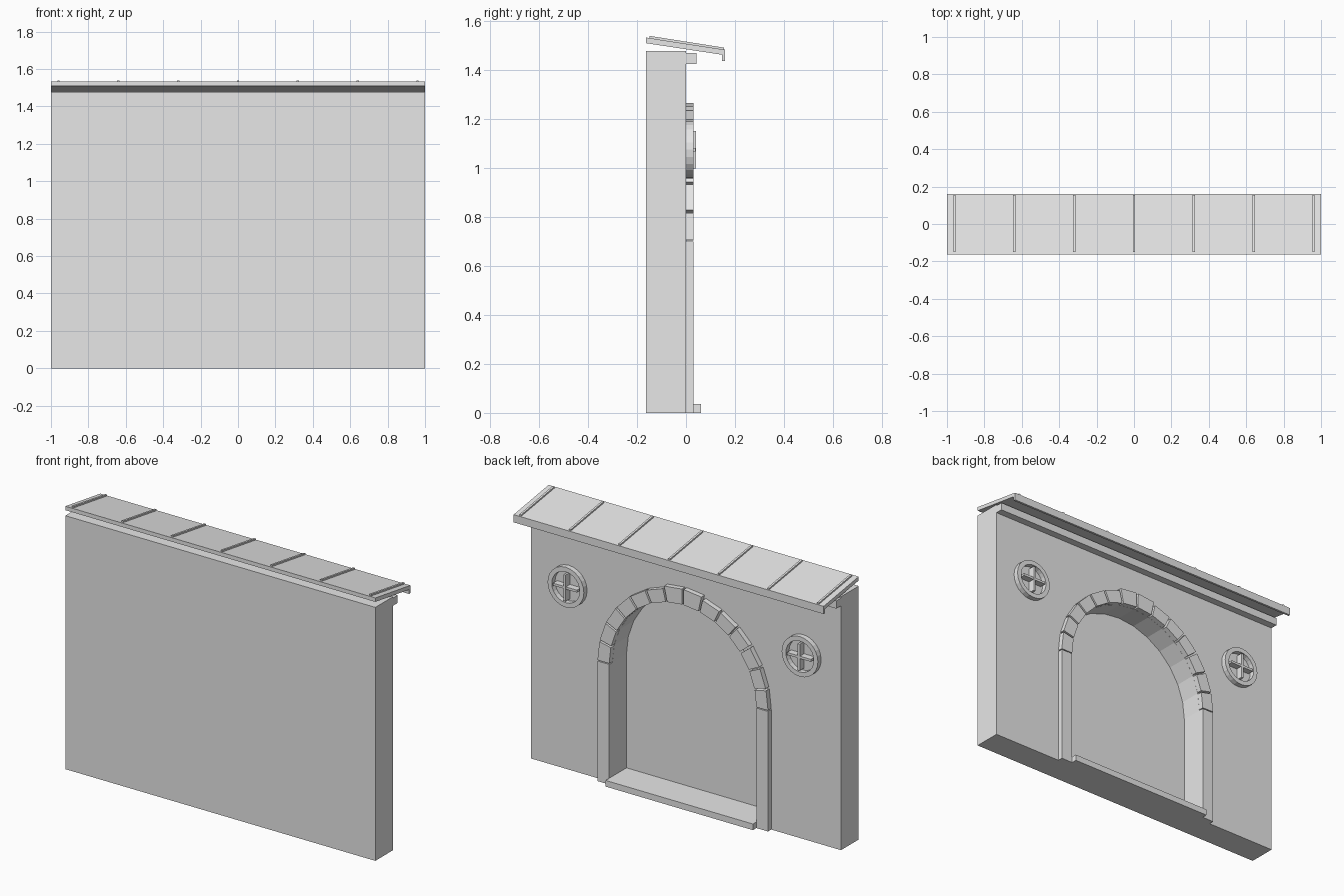
import bpy, bmesh
from math import sin, cos, pi, radians

old = bpy.data.objects.get("Cube")
if old:
    bpy.data.objects.remove(old, do_unlink=True)

stone = bpy.data.materials.new("plain_grey")
stone.use_nodes = True
GREY = (0.8, 0.8, 0.8, 1)
stone.diffuse_color = GREY
stone.node_tree.nodes["Principled BSDF"].inputs["Base Color"].default_value = GREY


def finish(name, bm):
    bmesh.ops.recalc_face_normals(bm, faces=bm.faces)
    mesh = bpy.data.meshes.new(name)
    bm.to_mesh(mesh)
    bm.free()
    mesh.materials.append(stone)
    obj = bpy.data.objects.new(name, mesh)
    bpy.context.collection.objects.link(obj)
    return obj


def prism(name, outline, start, end, axis="y"):
    """Extrude an (x, z) outline along y, or a (y, z) outline along x."""
    bm = bmesh.new()
    place = (lambda a, b: (a, start, b)) if axis == "y" else (lambda a, b: (start, a, b))
    face = bm.faces.new([bm.verts.new(place(a, b)) for a, b in outline])
    moved = bmesh.ops.extrude_face_region(bm, geom=[face])["geom"]
    step = (0, end - start, 0) if axis == "y" else (end - start, 0, 0)
    bmesh.ops.translate(bm, vec=step, verts=[v for v in moved if isinstance(v, bmesh.types.BMVert)])
    return finish(name, bm)


def box(name, x0, x1, y0, y1, z0, z1):
    return prism(name, [(x0, z0), (x1, z0), (x1, z1), (x0, z1)], y0, y1)


def polar(radius, angle, cx=0.0, cz=0.0):
    return (cx + radius * cos(angle), cz + radius * sin(angle))


def ring(name, cx, cz, inner, outer, y0, y1, sides=24):
    bm = bmesh.new()
    loops = []
    for radius, y in ((outer, y0), (outer, y1), (inner, y1), (inner, y0)):
        points = [polar(radius, 2 * pi * i / sides, cx, cz) for i in range(sides)]
        loops.append([bm.verts.new((x, y, z)) for x, z in points])
    for k in range(4):
        a, b = loops[k], loops[(k + 1) % 4]
        for i in range(sides):
            j = (i + 1) % sides
            bm.faces.new((a[i], a[j], b[j], b[i]))
    return finish(name, bm)


FRONT, NICHE = -0.163, -0.13
SPRING, INNER, OUTER, BLOCKS = 0.70, 0.475, 0.55, 14
FACE = 0.03

# Wall with an arched niche cut into its back
wall = box("wall", -1, 1, FRONT, 0, 0, 1.478)
arch = [polar(INNER, pi * i / BLOCKS, 0, SPRING) for i in range(BLOCKS + 1)]
cutter = prism("niche_cutter", [(-INNER, -0.1), (INNER, -0.1)] + arch, NICHE, 0.1)
cutter.hide_render = True
cut = wall.modifiers.new("niche", "BOOLEAN")
cut.operation = "DIFFERENCE"
cut.solver = "EXACT"
cut.object = cutter
bpy.context.view_layer.objects.active = wall
bpy.ops.object.modifier_apply(modifier=cut.name)
bpy.data.objects.remove(cutter, do_unlink=True)

# Sill filling the foot of the niche
box("sill", -INNER, INNER, NICHE, 0.062, 0, 0.036)

# Jambs and round windows on both sides
for side, s in (("left", 1), ("right", -1)):
    x0, x1 = sorted((s * INNER, s * OUTER))
    box(side + "_jamb", x0, x1, 0, FACE, 0, SPRING)
    wx, wz, reach, half = s * 0.755, 1.075, 0.077, 0.007
    ring(side + "_window_ring", wx, wz, 0.09, 0.117, 0, FACE)
    box(side + "_window_upright", wx - half, wx + half, 0, 0.04, wz - reach, wz + reach)
    box(side + "_window_crossbar", wx - reach, wx + reach, 0, 0.038, wz - half, wz + half)

# Arch stones with narrow joints; the middle pair stands a little taller
gap = radians(0.6)
for i in range(BLOCKS):
    a, b = pi * i / BLOCKS + gap, pi * (i + 1) / BLOCKS - gap
    top = OUTER + (0.015 if i in (BLOCKS // 2 - 1, BLOCKS // 2) else 0)
    corners = [polar(r, t, 0, SPRING) for r, t in ((INNER, a), (top, a), (top, b), (INNER, b))]
    prism(f"arch_stone_{i + 1}", corners, 0, FACE)

# Cornice under the eave
box("cornice", -1, 1, 0, 0.043, 1.425, 1.47)

# Sloping roof slab with a drip lip
roof = [(FRONT, 1.51), (FRONT, 1.533), (0.16, 1.483), (0.16, 1.438),
        (0.147, 1.438), (0.147, 1.463)]
prism("roof_slab", roof, -1, 1, "x")

# Raised roof seams
seam = [(-0.15, 1.528), (-0.15, 1.54), (0.155, 1.492), (0.155, 1.48)]
for i in range(-3, 4):
    prism(f"roof_seam_{i + 4}", seam, i * 0.32 - 0.006, i * 0.32 + 0.006, "x")
